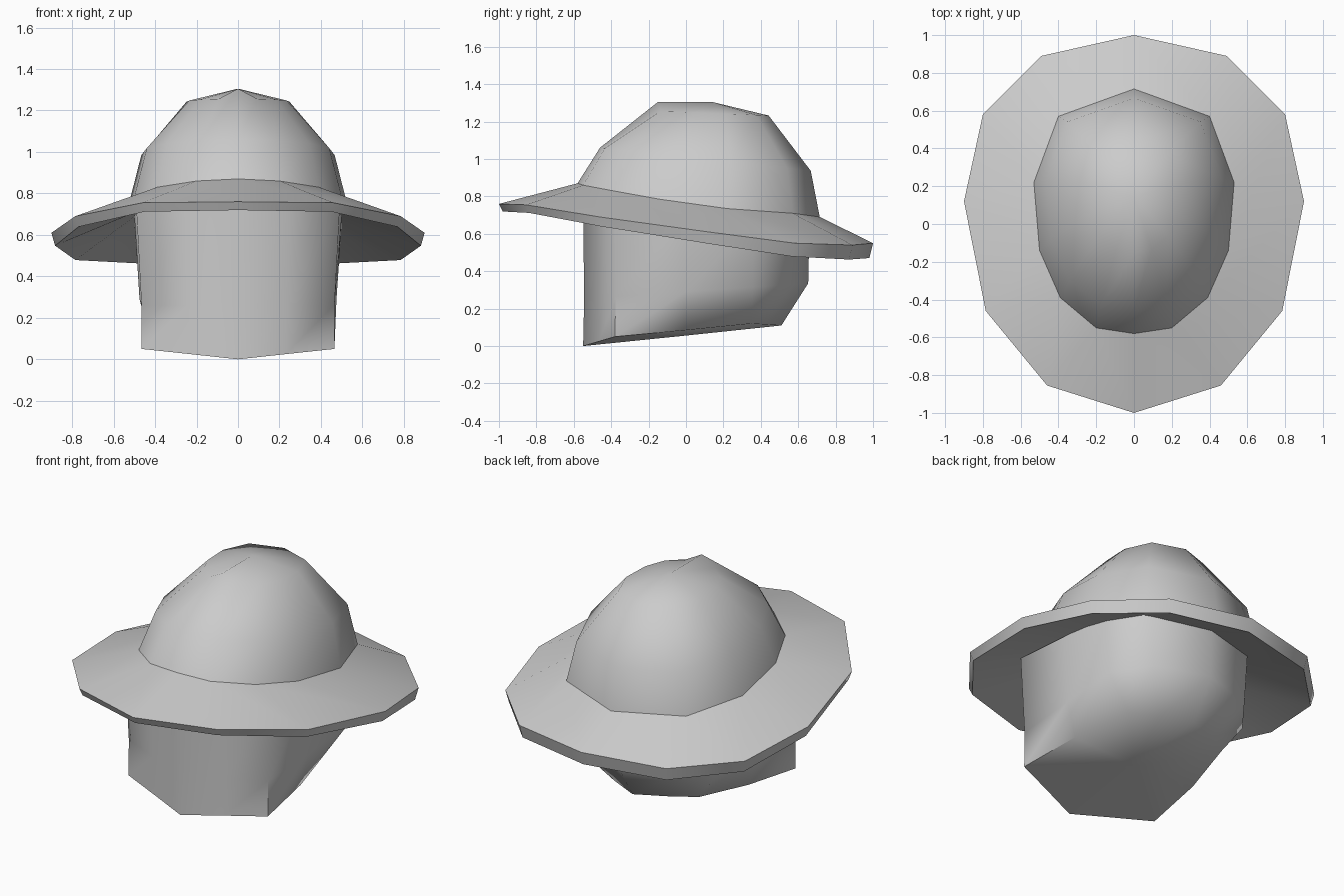
import bpy
import bmesh
import math

cube = bpy.data.objects.get("Cube")
if cube:
    bpy.data.objects.remove(cube, do_unlink=True)

# Single plain grey material
grey = bpy.data.materials.new("plain_grey")
grey.use_nodes = True
colour = (0.6, 0.6, 0.6, 1)
grey.diffuse_color = colour
grey.node_tree.nodes["Principled BSDF"].inputs["Base Color"].default_value = colour


def mirrored(half):
    """Turn a front-to-back half outline into a full closed ring."""
    return half + [(-x, y, z) for x, y, z in reversed(half[1:-1])]


def reshape(half, scale_x, scale_y, shift_y, height):
    """Scale a half outline and set each height by a rule on (y, z)."""
    ring = []
    for x, y, z in half:
        new_y = y * scale_y + shift_y
        ring.append((x * scale_x, new_y, height(new_y, z)))
    return ring


def loft(name, halves, bottom=None, top=None, closed=False, sharp=50):
    """Bridge stacked rings; optionally fan the ends to a point."""
    bm = bmesh.new()
    rings = [[bm.verts.new(p) for p in mirrored(h)] for h in halves]
    pairs = list(zip(rings, rings[1:]))
    if closed:
        pairs.append((rings[-1], rings[0]))
    for low, high in pairs:
        for i in range(len(low)):
            j = (i + 1) % len(low)
            bm.faces.new((low[i], low[j], high[j], high[i]))
    for point, ring in ((bottom, rings[0]), (top, rings[-1])):
        if point:
            tip = bm.verts.new(point)
            for i in range(len(ring)):
                bm.faces.new((ring[i], ring[(i + 1) % len(ring)], tip))
    bmesh.ops.recalc_face_normals(bm, faces=bm.faces)
    mesh = bpy.data.meshes.new(name)
    bm.to_mesh(mesh)
    bm.free()
    mesh.materials.append(grey)
    mesh.shade_smooth()
    mesh.set_sharp_from_angle(angle=math.radians(sharp))
    obj = bpy.data.objects.new(name, mesh)
    bpy.context.collection.objects.link(obj)
    return obj


# Half outlines, from front centre round to back centre
brim_edge = [(0, -1, .76), (.46, -.855, .755), (.785, -.46, .69), (.9, .12, .61),
             (.8, .58, .55), (.49, .89, .54), (0, 1, .55)]
crown_base = [(0, -.58, .87), (.2, -.55, .86), (.39, -.39, .83), (.5, -.14, .785),
              (.53, .22, .735), (.4, .57, .71), (0, .715, .69)]
head_outline = [(0, -.55, 0), (.25, -.475, 0), (.49, -.38, 0), (.5, 0, 0),
                (.5, .36, 0), (.34, .56, 0), (0, .66, 0)]
jaw_line = [(0, -.55, 0), (.23, -.465, .025), (.465, -.38, .05), (.42, 0, .085),
            (.33, .35, .12), (.18, .43, .115), (0, .51, .11)]

# Hat brim: sloping ring with a thin bevelled rim
rim_bottom = reshape(brim_edge, .98, .98, 0, lambda y, z: z - .06 - .02 * y)
inner_bottom = reshape(crown_base, .9, .9, 0, lambda y, z: z - .06)
loft("hat_brim", [crown_base, brim_edge, rim_bottom, inner_bottom], closed=True)

# Hat crown: narrowing rings with a pinched front peak
crown_middle = reshape(crown_base, .88, .87, .045, lambda y, z: 1.01 - .11 * y)
crown_top = reshape(crown_base, .47, .457, .115, lambda y, z: 1.25 - .04 * y)
crown_top[0] = (0, -.15, 1.305)
loft("hat_crown", [crown_base, crown_middle, crown_top], top=(0, .14, 1.305))

# Head: boxy front, tapered jaw and shallow keel underneath
head_top = reshape(head_outline, 1, 1, 0, lambda y, z: .69 - .09 * y)
head_middle = reshape(head_outline, .95, .99, 0, lambda y, z: .29 + .07 * y)
loft("head", [jaw_line, head_middle, head_top],
     bottom=(0, 0, .056), top=(0, 0, .7), sharp=72)
